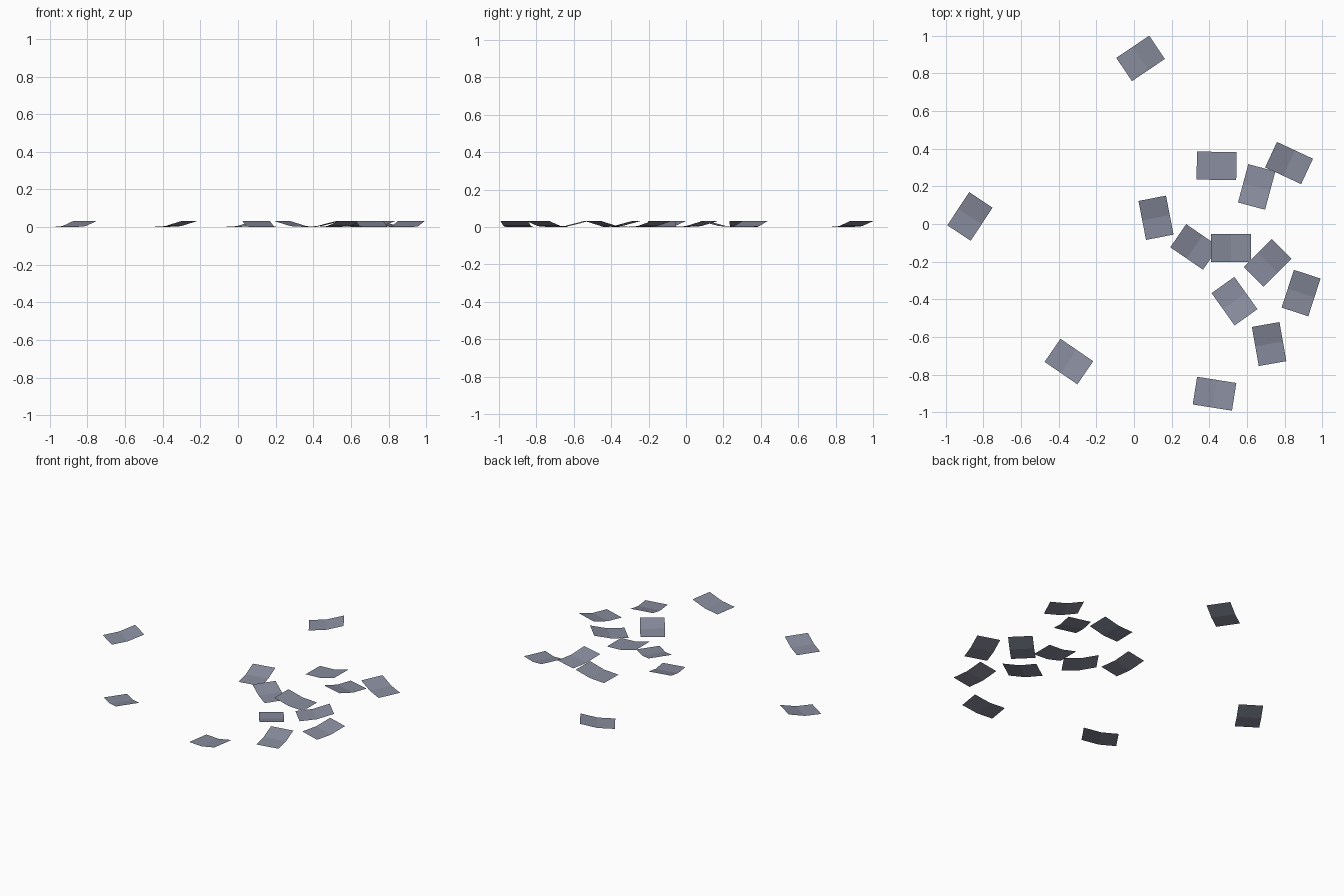
import bpy, bmesh, math

if "Cube" in bpy.data.objects:
    bpy.data.objects.remove(bpy.data.objects["Cube"])

slate = bpy.data.materials.new("slate_grey")
slate.diffuse_color = (0.25, 0.265, 0.34, 1)
slate.use_nodes = True
slate.node_tree.nodes["Principled BSDF"].inputs["Base Color"].default_value = slate.diffuse_color

# Bent plate: flat rear half, front half kicked up towards +x
LENGTH, WIDTH = 0.211, 0.149
PROFILE = [(-LENGTH / 2, 0.0), (0.0, 0.005), (LENGTH / 2, 0.032)]

bm = bmesh.new()
rows = [[bm.verts.new((x, s * WIDTH / 2, z)) for s in (-1, 1)] for x, z in PROFILE]
for a, b in zip(rows, rows[1:]):
    bm.faces.new((a[0], b[0], b[1], a[1]))
plate_mesh = bpy.data.meshes.new("bent_plate")
bm.to_mesh(plate_mesh)
bm.free()
plate_mesh.materials.append(slate)

# Scattered plates: x, y, heading of the raised end in degrees
PLACES = [
    (0.035, 0.88, 34), (-0.872, 0.04, 56.5), (0.117, 0.033, 101),
    (0.439, 0.309, -1), (0.824, 0.324, 155), (0.652, 0.197, 255),
    (0.322, -0.122, 145.5), (0.515, -0.128, 180), (0.71, -0.207, 45),
    (0.888, -0.367, 72), (0.534, -0.41, -54.5), (0.718, -0.638, 100),
    (0.428, -0.902, -9), (-0.346, -0.731, -34.5),
]
for i, (x, y, heading) in enumerate(PLACES, 1):
    plate = bpy.data.objects.new(f"scattered_plate_{i}", plate_mesh)
    plate.location = (x, y, 0)
    plate.rotation_euler.z = math.radians(heading)
    bpy.context.collection.objects.link(plate)
